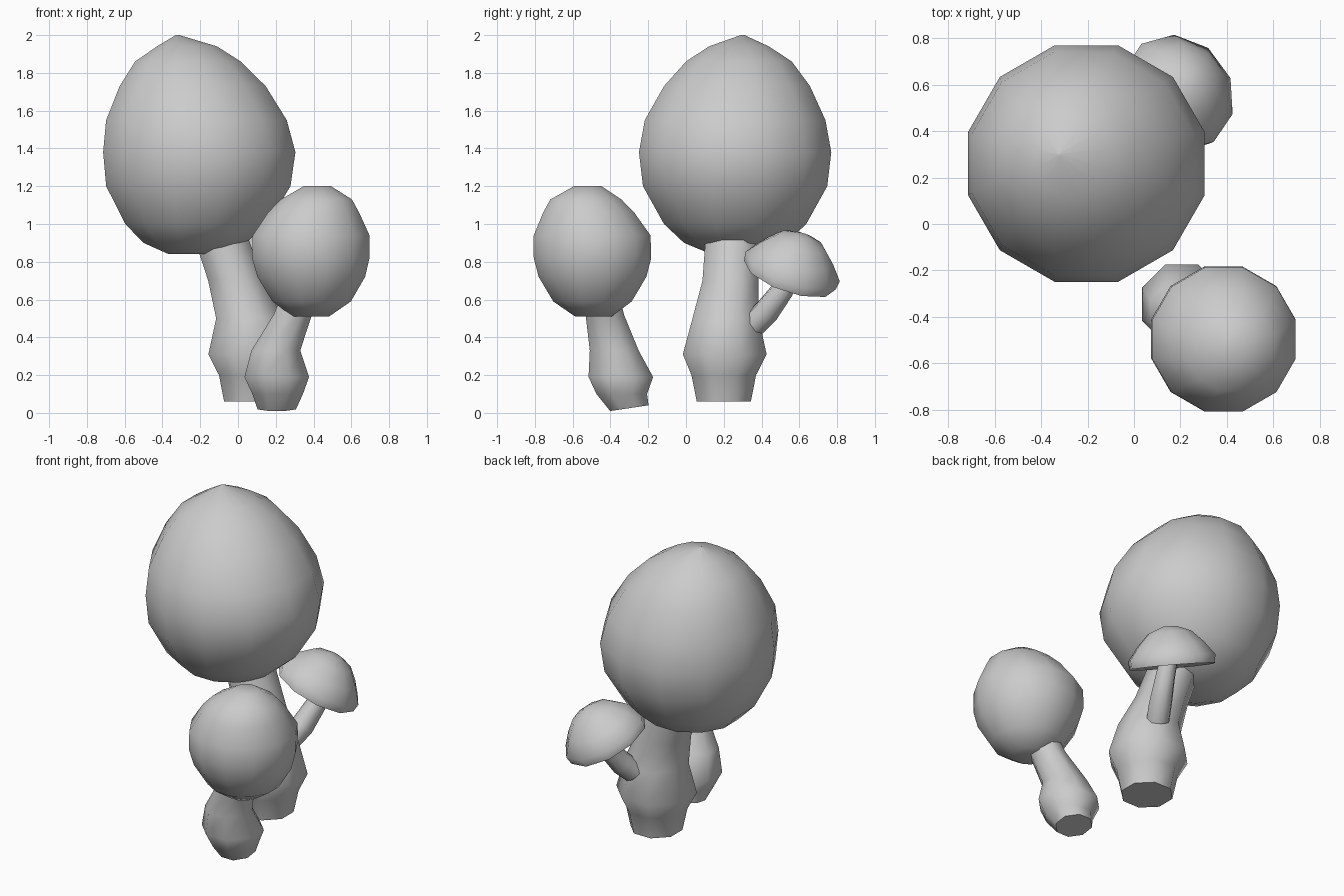
import bpy, bmesh, math
from mathutils import Vector

cube = bpy.data.objects.get("Cube")
if cube:
    bpy.data.objects.remove(cube)

grey = bpy.data.materials.new("plain_grey")
grey.use_nodes = True
grey.diffuse_color = (0.6, 0.6, 0.6, 1)
grey.node_tree.nodes["Principled BSDF"].inputs["Base Color"].default_value = (0.6, 0.6, 0.6, 1)


def loft(name, rings, sides, axis=None, slope=0.0):
    """Skin rings of (centre, radius); slope tips the first ring along y."""
    bm = bmesh.new()
    turn = Vector((0, 0, 1)).rotation_difference(axis or Vector((0, 0, 1)))
    loops = []
    for i, (centre, r) in enumerate(rings):
        loop = []
        for k in range(sides):
            a = 2 * math.pi * (k + 0.5) / sides
            off = Vector((math.cos(a), math.sin(a), 0)) * r
            if i == 0:
                off.z = off.y * slope
            loop.append(bm.verts.new(Vector(centre) + turn @ off))
        loops.append(loop)
    for low, high in zip(loops, loops[1:]):
        for k in range(sides):
            n = (k + 1) % sides
            bm.faces.new((low[k], low[n], high[n], high[k]))
    bm.faces.new(loops[0][::-1])
    bm.faces.new(loops[-1])
    mesh = bpy.data.meshes.new(name)
    bm.to_mesh(mesh)
    bm.free()
    mesh.materials.append(grey)
    obj = bpy.data.objects.new(name, mesh)
    bpy.context.collection.objects.link(obj)
    bpy.ops.object.select_all(action="DESELECT")
    obj.select_set(True)
    bpy.context.view_layer.objects.active = obj
    bpy.ops.object.shade_smooth_by_angle(angle=math.radians(50))
    return obj


# Large mushroom
loft("large_cap", [
    ((-0.25, 0.25, 0.84), 0.12), ((-0.23, 0.26, 0.9), 0.28),
    ((-0.22, 0.26, 1.0), 0.39), ((-0.21, 0.26, 1.2), 0.505),
    ((-0.205, 0.26, 1.38), 0.527), ((-0.22, 0.26, 1.55), 0.495),
    ((-0.24, 0.27, 1.73), 0.4), ((-0.265, 0.28, 1.86), 0.29),
    ((-0.27, 0.28, 1.94), 0.165), ((-0.32, 0.3, 2.0), 0.01)], 12)
loft("large_stem", [
    ((0.07, 0.2, 0.06), 0.155), ((0.07, 0.2, 0.2), 0.185),
    ((0.065, 0.205, 0.31), 0.24), ((0.06, 0.21, 0.5), 0.19),
    ((-0.01, 0.235, 0.7), 0.16), ((-0.08, 0.245, 0.9), 0.155),
    ((-0.11, 0.25, 1.0), 0.15)], 8)

# Medium mushroom
loft("medium_cap", [
    ((0.385, -0.49, 0.51), 0.1), ((0.39, -0.495, 0.59), 0.215),
    ((0.388, -0.495, 0.72), 0.295), ((0.385, -0.495, 0.82), 0.322),
    ((0.387, -0.497, 0.94), 0.32), ((0.4, -0.515, 1.06), 0.25),
    ((0.415, -0.53, 1.13), 0.195), ((0.42, -0.52, 1.2), 0.075)], 12)
loft("medium_stem", [
    ((0.205, -0.3, 0.025), 0.11), ((0.21, -0.34, 0.1), 0.145),
    ((0.205, -0.345, 0.19), 0.185), ((0.2, -0.38, 0.33), 0.14),
    ((0.29, -0.43, 0.52), 0.11), ((0.33, -0.45, 0.64), 0.1)], 8, slope=0.15)

# Small mushroom leaning away from the large stem
lean = Vector((0.36, 0.3, 0.88)).normalized()
rim = Vector((0.17, 0.55, 0.73))
dome = [(0.03, 0.1), (0.0, 0.255), (0.05, 0.262), (0.13, 0.2), (0.2, 0.13), (0.235, 0.04)]
loft("small_cap", [(rim + lean * h, r) for h, r in dome], 10, axis=lean)
loft("small_stem", [
    ((0.12, 0.36, 0.47), 0.07), ((0.16, 0.43, 0.54), 0.07),
    ((0.2, 0.52, 0.66), 0.06), ((0.21, 0.57, 0.77), 0.055)],
    8, axis=Vector((0.4, 0.6, 0.7)).normalized())
